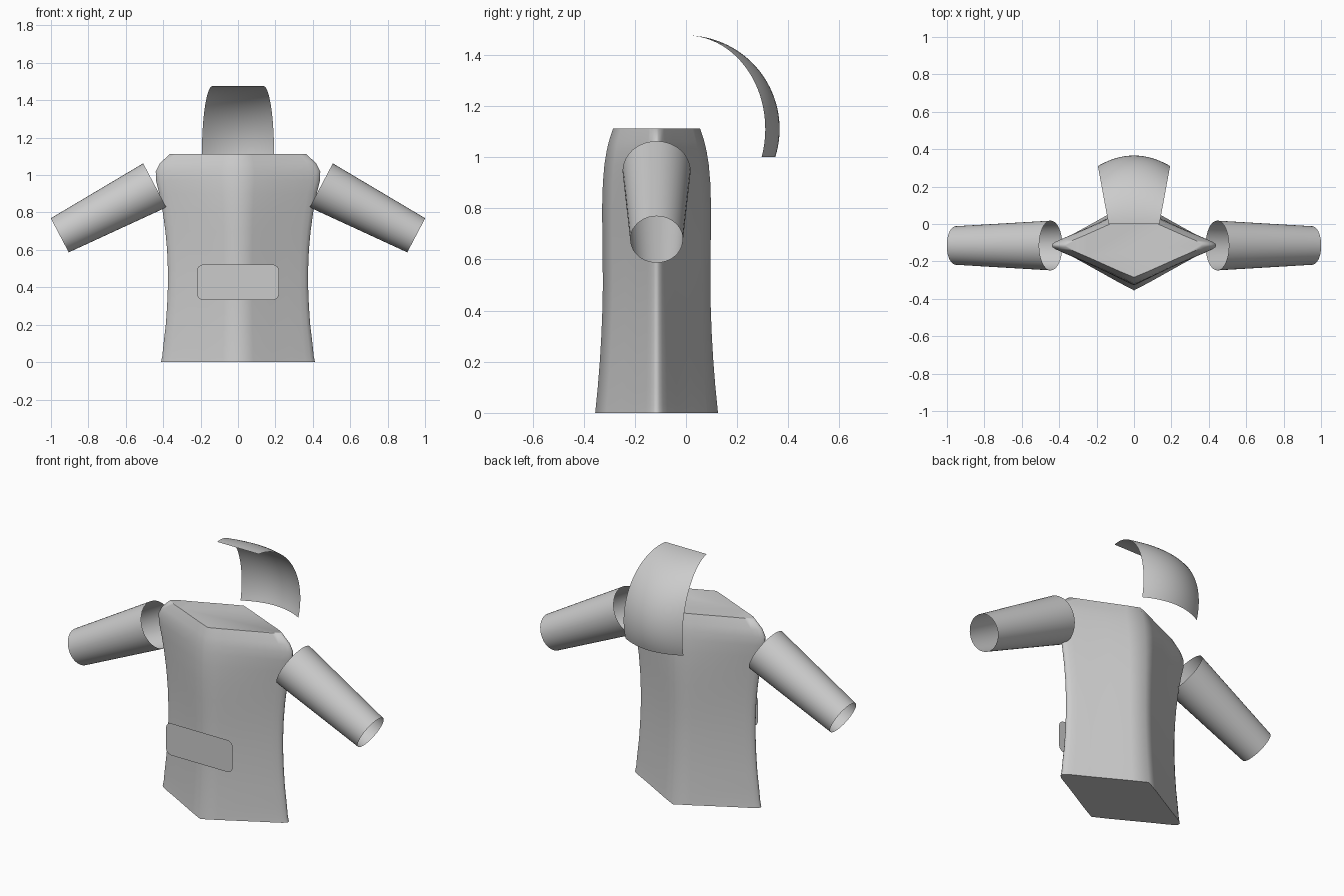
import bpy
from math import radians, sin, cos, pi

if "Cube" in bpy.data.objects:
    bpy.data.objects.remove(bpy.data.objects["Cube"])

CY = -0.115  # depth centre of the garment


def make(name, verts, faces, angle=60):
    me = bpy.data.meshes.new(name)
    me.from_pydata(verts, [], faces)
    me.update()
    ob = bpy.data.objects.new(name, me)
    bpy.context.collection.objects.link(ob)
    bpy.ops.object.select_all(action='DESELECT')
    ob.select_set(True)
    bpy.context.view_layer.objects.active = ob
    bpy.ops.object.shade_smooth_by_angle(angle=radians(angle))
    return ob


def bridge(rows, n, closed=True):
    m = n if closed else n - 1
    return [(r * n + i, r * n + (i + 1) % n, (r + 1) * n + (i + 1) % n, (r + 1) * n + i)
            for r in range(rows - 1) for i in range(m)]


# Torso: diamond section with rounded side corners, lofted upward
quarter = [(1, 0), (.99, .045), (.95, .105), (.88, .175), (.7, .34), (.45, .58), (.2, .82), (0, 1)]
ring = quarter[:-1] + [(-x, y) for x, y in reversed(quarter)]
ring += [(x, -y) for x, y in reversed(ring[1:-1])]
levels = [(0, .412, .24), (.03, .405, .237), (.1, .398, .23), (.2, .386, .222), (.3, .379, .216),
          (.4, .375, .212), (.5, .375, .21), (.6, .379, .211), (.7, .388, .212), (.8, .402, .213),
          (.9, .421, .21), (.97, .438, .204), (1.02, .44, .196), (1.06, .42, .187), (1.112, .366, .17)]
n, rows = len(ring), len(levels)
verts = [(x * hw, CY + y * hd, z) for z, hw, hd in levels for x, y in ring]
faces = bridge(rows, n) + [tuple(reversed(range(n))), tuple(range((rows - 1) * n, rows * n))]
make("torso", verts, faces)

# Sleeves: open tapered tubes
for side, name in ((1, "right_sleeve"), (-1, "left_sleeve")):
    seg, tilt = 40, radians(27.8)
    verts = []
    for cx, cz, r in ((.445, .945, .133), (.953, .678, .103)):
        for i in range(seg):
            a = side * 2 * pi * i / seg
            u, v = r * cos(a), r * sin(a)
            verts.append((side * (cx + v * sin(tilt)), CY + u, cz + v * cos(tilt)))
    make(name, verts, bridge(2, seg))

# Hood: curved strip arching up and forward
cols, steps = 17, 33
verts = []
for j in range(steps):
    a = radians(-17.5 + 107.5 * j / (steps - 1))
    for i in range(cols):
        u = -1 + 2 * i / (cols - 1)
        verts.append((-u * (.136 + .057 * cos(a)), (.366 - .056 * u * u) * cos(a), 1.11 + .366 * sin(a)))
make("hood", verts, bridge(steps, cols, closed=False))

# Front pocket: flat rounded rectangle in front of the chest
r, verts = .035, []
for k, (sx, sz) in enumerate(((1, 1), (-1, 1), (-1, -1), (1, -1))):
    for i in range(7):
        a = pi / 2 * (k + i / 6)
        verts.append((sx * (.219 - r) + r * cos(a), -.363, .427 + sz * (.095 - r) + r * sin(a)))
make("front_pocket", verts, [tuple(range(len(verts)))])
